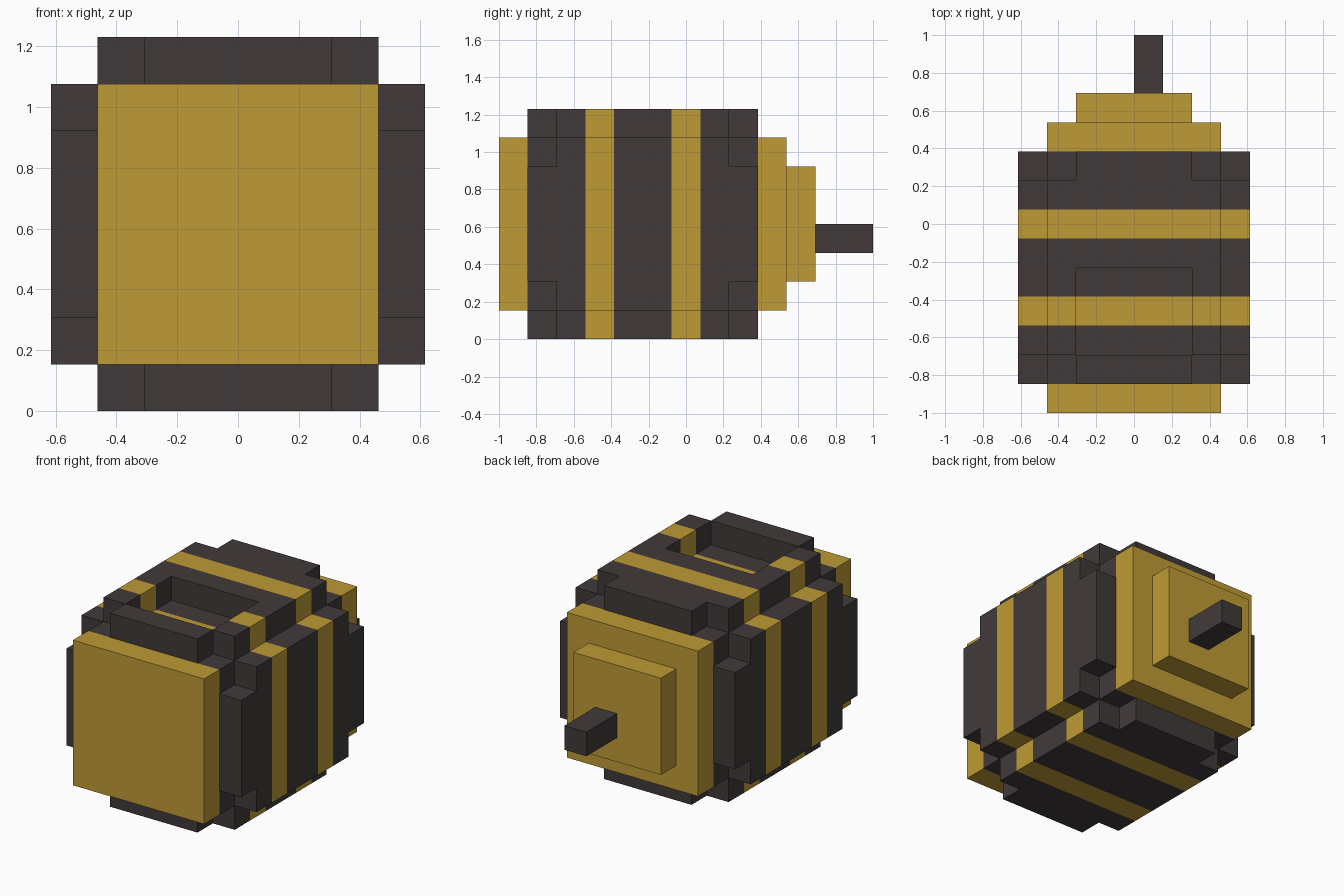
import bpy
import bmesh
import math

if "Cube" in bpy.data.objects:
    bpy.data.objects.remove(bpy.data.objects["Cube"], do_unlink=True)

U = 2 / 13                     # edge of one building block
ORIGIN = (0, -1, 0)


def make_material(name, rgb):
    mat = bpy.data.materials.new(name)
    mat.use_nodes = True
    color = (*rgb, 1)
    mat.diffuse_color = color
    mat.node_tree.nodes["Principled BSDF"].inputs["Base Color"].default_value = color
    return mat


YELLOW = make_material("honey yellow", (0.521, 0.328, 0.036))
DARK = make_material("charcoal brown", (0.053, 0.042, 0.042))


def box(x, y, z):
    """Block cells inside half-open ranges."""
    return {(i, j, k) for i in range(*x) for j in range(*y) for k in range(*z)}


def rounded(y, plate, core):
    """6x6 core with a raised plate on each of its four sides."""
    lo, hi = (4 - plate, 4 + plate)
    span = (4 - core, 4 + core)
    return (box((-core, core), y, span)
            | box((-plate, plate), y, (0, 8))
            | box((-4, 4), y, (lo, hi)))


# Block layout of every part, front to back
body = rounded((1, 9), 2, 3) | rounded((2, 8), 3, 3)
body -= box((-2, 2), (2, 5), (7, 8))          # open hollow in the back
parts = {
    "face_plate": (box((-3, 3), (0, 1), (1, 7)), [YELLOW]),
    "striped_body": (body, [DARK, YELLOW]),
    "tail_base": (box((-3, 3), (9, 10), (1, 7)), [YELLOW]),
    "tail_tip": (box((-2, 2), (10, 11), (2, 6)), [YELLOW]),
    "stinger": (box((0, 1), (11, 13), (3, 4)), [DARK]),
}
filled = set().union(*(cells for cells, mats in parts.values()))


def build(name, cells, mats):
    """Skin the exposed sides of the blocks and merge flat regions."""
    bm = bmesh.new()
    verts = {}

    def vert(p):
        if p not in verts:
            verts[p] = bm.verts.new([o + c * U for o, c in zip(ORIGIN, p)])
        return verts[p]

    for cell in sorted(cells):
        for axis in range(3):
            for side in (0, 1):
                beside = list(cell)
                beside[axis] += 2 * side - 1
                if tuple(beside) in filled:
                    continue
                corners = []
                for s, t in ((0, 0), (1, 0), (1, 1), (0, 1)):
                    p = list(cell)
                    p[axis] += side
                    p[(axis + 1) % 3] += s
                    p[(axis + 2) % 3] += t
                    corners.append(vert(tuple(p)))
                face = bm.faces.new(corners if side else corners[::-1])
                # every third ring of the body is a yellow stripe
                face.material_index = int(len(mats) > 1 and cell[1] % 3 == 0)
    bmesh.ops.dissolve_limit(bm, angle_limit=math.radians(1), verts=bm.verts[:],
                             edges=bm.edges[:], delimit={'MATERIAL'})
    mesh = bpy.data.meshes.new(name)
    bm.to_mesh(mesh)
    bm.free()
    for mat in mats:
        mesh.materials.append(mat)
    bpy.context.collection.objects.link(bpy.data.objects.new(name, mesh))


for part, (cells, mats) in parts.items():
    build(part, cells, mats)
